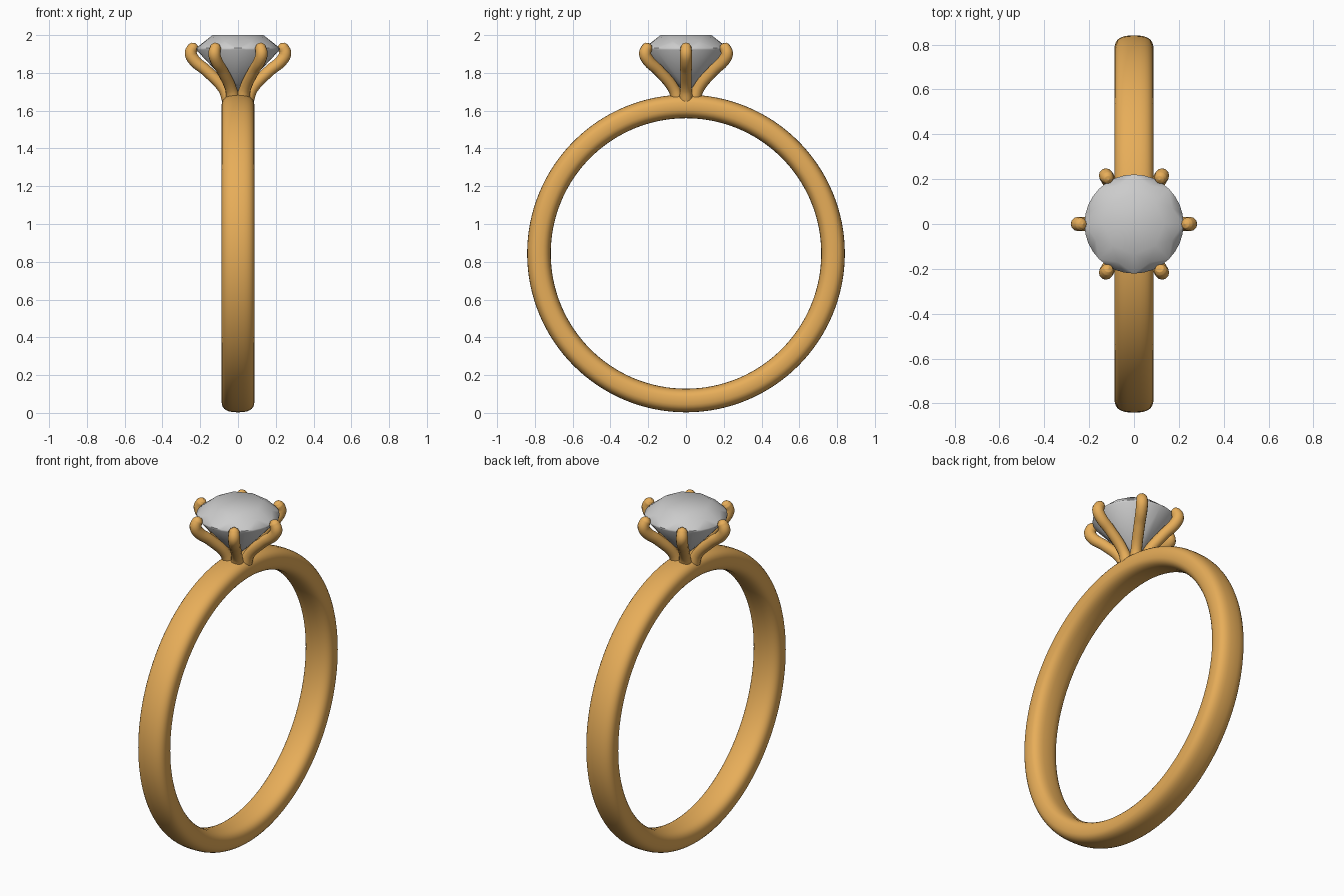
import bpy, bmesh
from math import sin, cos, pi, copysign

if "Cube" in bpy.data.objects:
    bpy.data.objects.remove(bpy.data.objects["Cube"])

gold = bpy.data.materials.new("gold")
gold.diffuse_color = (0.8, 0.42, 0.1, 1)
gold.use_nodes = True
gold.node_tree.nodes["Principled BSDF"].inputs["Base Color"].default_value = gold.diffuse_color


def mesh_object(name, bm, angle, mat=None):
    bmesh.ops.recalc_face_normals(bm, faces=bm.faces)
    me = bpy.data.meshes.new(name)
    bm.to_mesh(me)
    bm.free()
    ob = bpy.data.objects.new(name, me)
    bpy.context.collection.objects.link(ob)
    if mat:
        me.materials.append(mat)
    bpy.ops.object.select_all(action='DESELECT')
    ob.select_set(True)
    bpy.context.view_layer.objects.active = ob
    bpy.ops.object.shade_smooth_by_angle(angle=angle)
    return ob


# Band: soft rounded-rectangle section swept round the finger axis (x)
CZ, RC, HW, HT = 0.844, 0.7785, 0.087, 0.0625
N, M = 128, 28
power = lambda v: copysign(abs(v) ** (2 / 2.7), v)
bm = bmesh.new()
rings = []
for i in range(N):
    a = 2 * pi * i / N
    ring = []
    for j in range(M):
        t = 2 * pi * j / M
        r = RC + HT * power(sin(t))
        ring.append(bm.verts.new((HW * power(cos(t)), r * cos(a), CZ + r * sin(a))))
    rings.append(ring)
for i in range(N):
    p, q = rings[i], rings[(i + 1) % N]
    for j in range(M):
        k = (j + 1) % M
        bm.faces.new((p[j], p[k], q[k], q[j]))
mesh_object("band", bm, pi, gold)

# Prongs: six tapered tubes, (radius from axis, height, thickness scale)
path = [(0.045, 1.645, 1.15), (0.075, 1.715, 0.95), (0.165, 1.81, 0.95),
        (0.236, 1.872, 1.0), (0.250, 1.905, 1.0), (0.236, 1.938, 0.9),
        (0.229, 1.951, 0.6), (0.226, 1.957, 0.05)]
cu = bpy.data.curves.new("prongs", 'CURVE')
cu.dimensions = '3D'
cu.bevel_depth = 0.032
cu.bevel_resolution = 4
cu.resolution_u = 6
cu.use_fill_caps = True
for i in range(6):
    a = i * pi / 3
    sp = cu.splines.new('BEZIER')
    sp.bezier_points.add(len(path) - 1)
    for p, (r, z, s) in zip(sp.bezier_points, path):
        p.co = (r * cos(a), r * sin(a), z)
        p.radius = s
        p.handle_left_type = p.handle_right_type = 'AUTO'
cu.materials.append(gold)
prongs = bpy.data.objects.new("prongs", cu)
bpy.context.collection.objects.link(prongs)
bpy.ops.object.select_all(action='DESELECT')
prongs.select_set(True)
bpy.context.view_layer.objects.active = prongs
bpy.ops.object.convert(target='MESH')
bpy.ops.object.shade_smooth()

# Gem: brilliant cut as the hull of table, crown, girdle, pavilion and culet
bm = bmesh.new()
for n, r, z, off in [(8, 0.135, 2.0, 0), (8, 0.185, 1.968, 0.5),
                     (32, 0.221, 1.932, 0), (32, 0.221, 1.922, 0),
                     (8, 0.06, 1.745, 0.5), (1, 0, 1.69, 0)]:
    for i in range(n):
        a = 2 * pi * (i + off) / n
        bm.verts.new((r * cos(a), r * sin(a), z))
bmesh.ops.convex_hull(bm, input=bm.verts)
loose = [v for v in bm.verts if not v.link_faces]
bmesh.ops.delete(bm, geom=loose, context='VERTS')
mesh_object("gem", bm, pi / 4)
